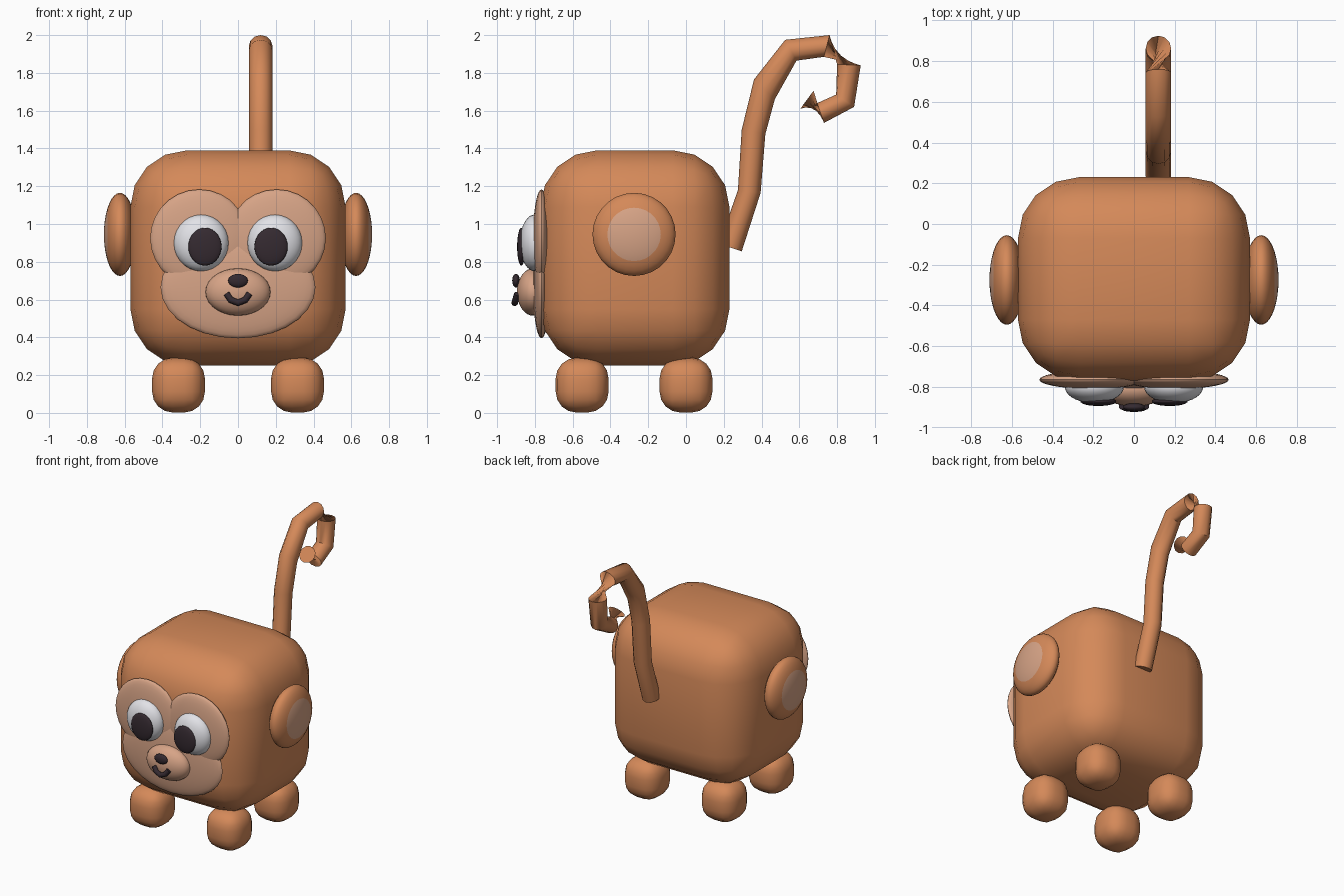
import bpy, bmesh, math
from mathutils import Matrix, Vector

cube = bpy.data.objects.get("Cube")
if cube:
    bpy.data.objects.remove(cube, do_unlink=True)


def material(name, rgb):
    m = bpy.data.materials.new(name)
    m.use_nodes = True
    m.diffuse_color = (*rgb, 1)
    m.node_tree.nodes["Principled BSDF"].inputs["Base Color"].default_value = (*rgb, 1)
    return m


FUR = material("orange_brown_fur", (0.66, 0.25, 0.10))
SKIN = material("peach_skin", (0.68, 0.37, 0.24))
WHITE = material("eye_white", (0.78, 0.78, 0.82))
DARK = material("dark_brown", (0.035, 0.023, 0.03))


def add_object(name, bm, *mats, angle=50):
    bmesh.ops.recalc_face_normals(bm, faces=bm.faces)
    mesh = bpy.data.meshes.new(name)
    bm.to_mesh(mesh)
    bm.free()
    for m in mats:
        mesh.materials.append(m)
    ob = bpy.data.objects.new(name, mesh)
    bpy.context.collection.objects.link(ob)
    bpy.ops.object.select_all(action="DESELECT")
    ob.select_set(True)
    bpy.context.view_layer.objects.active = ob
    bpy.ops.object.shade_smooth_by_angle(angle=math.radians(angle))
    return ob


def rounded_box(name, center, size, radius, mat):
    bm = bmesh.new()
    bmesh.ops.create_cube(bm, size=1)
    bmesh.ops.scale(bm, vec=size, verts=bm.verts)
    bmesh.ops.bevel(bm, geom=bm.edges[:], offset=radius, segments=4,
                    profile=0.5, affect="EDGES")
    bmesh.ops.translate(bm, vec=center, verts=bm.verts)
    return add_object(name, bm, mat)


def ellipsoid(name, center, radii, mat, pole="X", cap=None):
    """Squashed sphere with its poles along the given axis."""
    bm = bmesh.new()
    bmesh.ops.create_uvsphere(bm, u_segments=28, v_segments=18, radius=1)
    turn = Matrix.Rotation(math.pi / 2, 3, "Y" if pole == "X" else "X")
    bmesh.ops.rotate(bm, matrix=turn, verts=bm.verts)
    if cap:
        side, cap_mat = cap
        for f in bm.faces:
            f.material_index = int(f.calc_center_median().x * side > 0.76)
    bmesh.ops.scale(bm, vec=radii, verts=bm.verts)
    bmesh.ops.translate(bm, vec=center, verts=bm.verts)
    return add_object(name, bm, mat, *([cap_mat] if cap else []))


# Body and feet
rounded_box("body", (0, -0.27, 0.82), (1.14, 1.0, 1.14), 0.3, FUR)
for side, s in (("left", 1), ("right", -1)):
    for end, y in (("front", -0.55), ("back", 0)):
        rounded_box(f"{end}_{side}_foot", (0.315 * s, y, 0.147),
                    (0.28, 0.28, 0.29), 0.11, FUR)

    # Ear with a skin coloured outer cap
    ellipsoid(f"{side}_ear", (0.625 * s, -0.275, 0.945), (0.085, 0.22, 0.22),
              FUR, "X", cap=(s, SKIN))

    # Upper face patch and eye
    ellipsoid(f"{side}_brow_patch", (0.205 * s, -0.765, 0.925), (0.26, 0.045, 0.258),
              SKIN, "Y")
    ellipsoid(f"{side}_eye", (0.195 * s, -0.80, 0.9), (0.145, 0.08, 0.15), WHITE, "Y")
    ellipsoid(f"{side}_pupil", (0.175 * s, -0.872, 0.88), (0.088, 0.022, 0.1), DARK, "Y")

# Lower face, muzzle and nose
ellipsoid("cheek_patch", (0, -0.765, 0.665), (0.41, 0.045, 0.27), SKIN, "Y")
ellipsoid("muzzle", (0, -0.81, 0.64), (0.172, 0.085, 0.125), SKIN, "Y")
ellipsoid("nose", (0, -0.90, 0.70), (0.052, 0.02, 0.036), DARK, "Y")

# Smiling mouth
curve = bpy.data.curves.new("mouth", "CURVE")
curve.dimensions = "3D"
curve.bevel_depth = 0.018
curve.bevel_resolution = 2
curve.use_fill_caps = True
smile = [(-0.06, 0.63), (-0.038, 0.598), (0, 0.583), (0.038, 0.598), (0.06, 0.63)]
spline = curve.splines.new("POLY")
spline.points.add(len(smile) - 1)
for p, (x, z) in zip(spline.points, smile):
    p.co = (x, -0.907 + (z - 0.583) * 0.3, z, 1)
curve.materials.append(DARK)
bpy.context.collection.objects.link(bpy.data.objects.new("mouth", curve))

# Curling tail: each ring is given by its outer and inner (y, z) points,
# and a half turn between rings pinches the tube
rings = [
    ((0.175, 0.895), (0.295, 0.855), 1), ((0.275, 1.18), (0.395, 1.165), 1),
    ((0.295, 1.5), (0.42, 1.475), 1), ((0.36, 1.765), (0.47, 1.66), 1),
    ((0.525, 1.975), (0.585, 1.865), 1), ((0.76, 2.0), (0.73, 1.885), 1),
    ((0.925, 1.84), (0.80, 1.845), -1), ((0.89, 1.62), (0.795, 1.685), -1),
    ((0.73, 1.535), (0.695, 1.64), -1), ((0.605, 1.61), (0.675, 1.705), 1),
]
SIDES = 12
bm = bmesh.new()
loops = []
for outer, inner, flip in rings:
    a, b = Vector((0.12, *outer)), Vector((0.12, *inner))
    mid, half = (a + b) / 2, (a - b) / 2 * flip
    across = Vector((0.0625 * flip, 0, 0))
    angles = [2 * math.pi * i / SIDES for i in range(SIDES)]
    loops.append([bm.verts.new(mid + half * math.cos(t) + across * math.sin(t))
                  for t in angles])
for lo, hi in zip(loops, loops[1:]):
    for i in range(SIDES):
        j = (i + 1) % SIDES
        bm.faces.new((lo[i], lo[j], hi[j], hi[i]))
bm.faces.new(loops[0])
bm.faces.new(loops[-1])
add_object("tail", bm, FUR)
